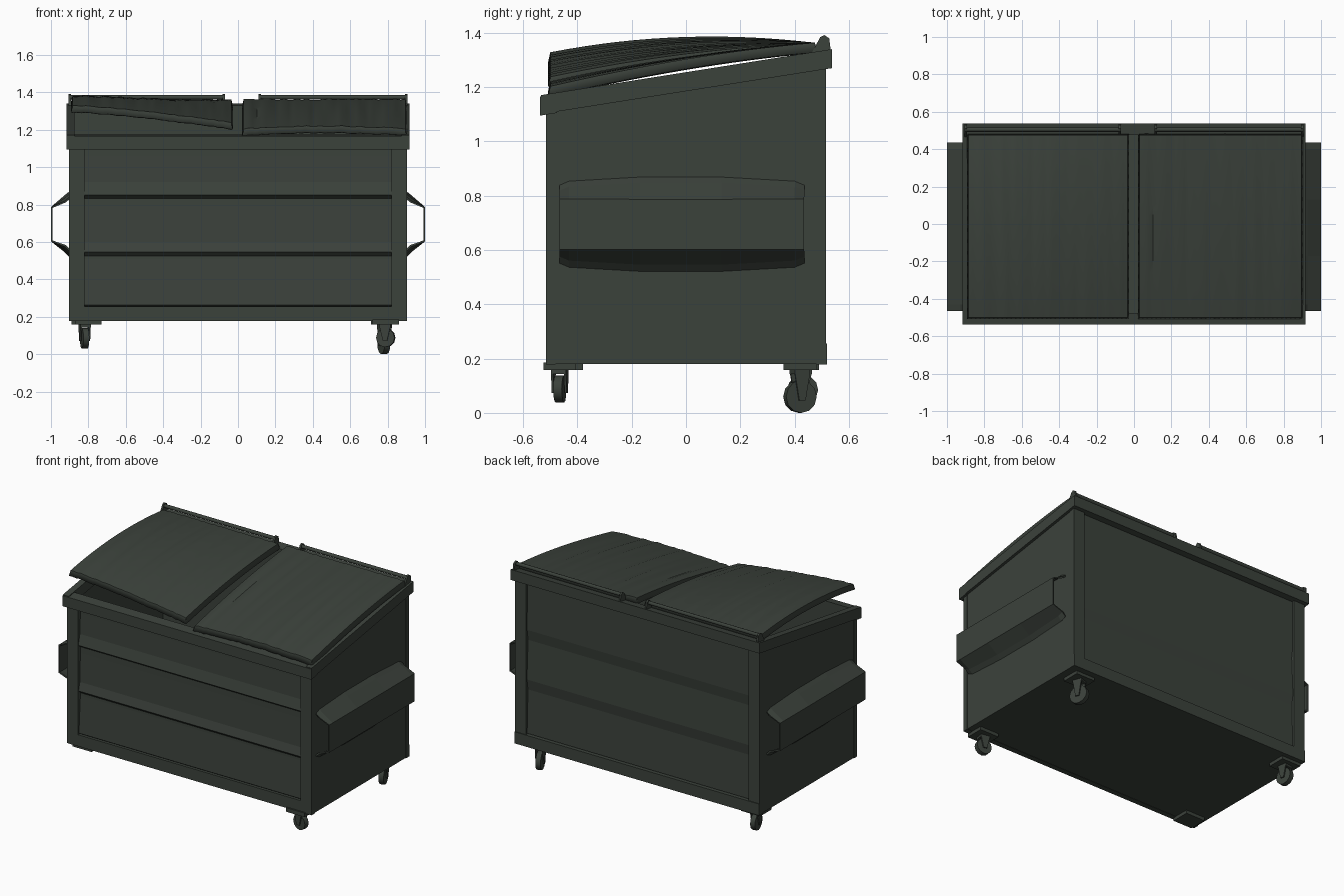
import bpy, bmesh, math, random
from mathutils import Vector, Matrix

if "Cube" in bpy.data.objects:
    bpy.data.objects.remove(bpy.data.objects["Cube"])

random.seed(4)
green = bpy.data.materials.new("dark grey green paint")
green.diffuse_color = (0.044, 0.054, 0.044, 1)
green.use_nodes = True
green.node_tree.nodes["Principled BSDF"].inputs["Base Color"].default_value = green.diffuse_color


def finish(name, bm, smooth=None):
    bmesh.ops.recalc_face_normals(bm, faces=bm.faces)
    me = bpy.data.meshes.new(name)
    bm.to_mesh(me)
    bm.free()
    ob = bpy.data.objects.new(name, me)
    bpy.context.collection.objects.link(ob)
    me.materials.append(green)
    if smooth:
        bpy.ops.object.select_all(action='DESELECT')
        ob.select_set(True)
        bpy.context.view_layer.objects.active = ob
        bpy.ops.object.shade_smooth_by_angle(angle=math.radians(smooth))
    return ob


def add_box(bm, x0, x1, y0, y1, z0, z1, lift=lambda y: 0):
    """Box whose z can follow a slope given by lift(y)."""
    vs = bmesh.ops.create_cube(bm, size=1)['verts']
    for v in vs:
        v.co = Vector((x1 if v.co.x > 0 else x0, y1 if v.co.y > 0 else y0,
                       z1 if v.co.z > 0 else z0))
        v.co.z += lift(v.co.y)
    return vs


def box(name, *a, **k):
    bm = bmesh.new()
    add_box(bm, *a, **k)
    return finish(name, bm)


def prism(name, pts, x0, x1):
    """Closed (y, z) outline extruded along x."""
    bm = bmesh.new()
    f = bm.faces.new([bm.verts.new((x0, y, z)) for y, z in pts])
    r = bmesh.ops.extrude_face_region(bm, geom=[f])
    for v in r['geom']:
        if isinstance(v, bmesh.types.BMVert):
            v.co.x = x1
    return finish(name, bm)


def slope(y):
    return 0.158 * (y + 0.54)


# Open-topped bin shell with sloping top edge
bm = bmesh.new()
vs = add_box(bm, -0.9, 0.9, -0.49, 0.49, 0.18, 1.15)
for v in vs:
    if v.co.z > 1:
        v.co.z += slope(v.co.y)
bmesh.ops.delete(bm, geom=[f for f in bm.faces if f.normal.z > 0.5 or
                           f.calc_center_median().z > 1.1], context='FACES_ONLY')
body = finish("bin_body", bm)
m = body.modifiers.new("thickness", 'SOLIDIFY')
m.thickness = 0.015
m.offset = -1

# Corner posts and bottom rails framing the front and back panels
for s, side in ((-1, "front"), (1, "back")):
    ya, yb = sorted((s * 0.48, s * 0.515))
    top = 1.12 if s < 0 else 1.28
    for x0, x1, lr in ((-0.903, -0.82, "left"), (0.82, 0.903, "right")):
        box(f"{side}_{lr}_post", x0, x1, ya, yb, 0.18, top)
    box(f"{side}_bottom_rail", -0.903, 0.903, ya, yb + (0.005 if s > 0 else 0), 0.178, 0.255)

# Pressed front and back panels with horizontal folds
prism("front_panel", [(-0.48, 1.11), (-0.488, 1.11), (-0.495, 0.92), (-0.512, 0.85), (-0.489, 0.832),
                      (-0.495, 0.6), (-0.51, 0.545), (-0.489, 0.525), (-0.505, 0.262),
                      (-0.489, 0.25), (-0.48, 0.25)], -0.82, 0.82)
prism("back_panel", [(0.48, 1.28), (0.5, 1.28), (0.503, 0.95), (0.493, 0.88), (0.505, 0.62),
                     (0.494, 0.55), (0.503, 0.26), (0.48, 0.26)], -0.82, 0.82)

# Top rim following the slope
for s, lr in ((-1, "left"), (1, "right")):
    x0, x1 = sorted((s * 0.875, s * 0.918))
    box(f"{lr}_rim", x0, x1, -0.535, 0.535, 1.10, 1.17, lift=slope)
box("front_rim", -0.918, 0.918, -0.538, -0.475, 1.095, 1.165, lift=slope)
box("back_rim", -0.918, 0.918, 0.475, 0.538, 1.10, 1.17, lift=slope)

# Fork sleeves: bent open-ended sheets on each side
for s, lr in ((-1, "left"), (1, "right")):
    bm = bmesh.new()
    prof = [(0.9, 0.865), (0.925, 0.845), (0.995, 0.785), (0.995, 0.605), (0.925, 0.55), (0.9, 0.525)]
    # end sections are trimmed back, so the wall edges pull in at the corners
    ys = [(-0.465, 0.03), (-0.43, 0.015), (-0.17, 0), (0.13, 0), (0.40, 0.015), (0.435, 0.03)]
    rows = []
    for y, t in ys:
        rows.append([bm.verts.new((s * x, y, z - t * (1 if z > 0.8 else -1 if z < 0.58 else 0)))
                     for x, z in prof])
    for a, b in zip(rows, rows[1:]):
        for i in range(len(prof) - 1):
            bm.faces.new((a[i], a[i + 1], b[i + 1], b[i]))
    ob = finish(f"{lr}_fork_sleeve", bm)
    m = ob.modifiers.new("thickness", 'SOLIDIFY')
    m.thickness = 0.01
    m.offset = 0


# Warped, ribbed lids with a turned-down lip
def lid(name, x0, x1, height):
    nx, ny = 36, 16
    ribs = [(random.uniform(-1, 1), random.uniform(-1, 1)) for _ in range(nx + 1)]
    bm = bmesh.new()
    grid = []
    for i in range(-1, nx + 2):
        col = []
        for j in range(-1, ny + 2):
            ci, cj = min(max(i, 0), nx), min(max(j, 0), ny)
            u, v = ci / nx, cj / ny
            a, b = ribs[ci]
            z = height(u, v) + 0.006 * (a * (1 - v) + b * v) * math.sin(math.pi * (0.15 + 0.7 * v))
            x, y = x0 + (x1 - x0) * u, -0.50 + 0.975 * v
            if i != ci or j != cj:
                z -= 0.035
                x += (i - ci) * 0.008
                y += (j - cj) * 0.008
            col.append(bm.verts.new((x, y, z)))
        grid.append(col)
    for a, b in zip(grid, grid[1:]):
        for j in range(len(a) - 1):
            bm.faces.new((a[j], b[j], b[j + 1], a[j + 1]))
    ob = finish(name, bm, 35)
    m = ob.modifiers.new("thickness", 'SOLIDIFY')
    m.thickness = 0.012
    m.offset = -1


def left_height(u, v):          # propped up, front inner corner sagging
    front = 1.33 - 0.09 * u ** 1.3
    return front + (1.362 - front) * v + (0.15 - 0.06 * u) * v * (1 - v)


def right_height(u, v):         # resting on the rim
    return 1.205 + 0.157 * v + 0.07 * v * (1 - v) + 0.015 * math.sin(math.pi * u) * (1 - v)


lid("left_lid", -0.885, -0.035, left_height)
lid("right_lid", 0.03, 0.895, right_height)

# Hinge rods along the back with end brackets
for n, x0, x1 in (("left", -0.905, -0.07), ("right", 0.11, 0.905)):
    bm = bmesh.new()
    bmesh.ops.create_cone(bm, cap_ends=True, segments=8, radius1=0.012, radius2=0.012, depth=x1 - x0,
                          matrix=Matrix.Translation(((x0 + x1) / 2, 0.505, 1.373)) @
                          Matrix.Rotation(math.pi / 2, 4, 'Y'))
    finish(f"{n}_hinge_rod", bm, 50)
    for k, x in enumerate((x0, x1 - 0.012)):
        prism(f"{n}_hinge_bracket_{k + 1}",
              [(0.46, 1.32), (0.535, 1.32), (0.528, 1.38), (0.51, 1.392), (0.495, 1.385)], x, x + 0.012)

# Casters: one front wheel is missing, only its mounting plate remains
for x, y, ang, r, label in ((0.79, -0.465, 80, 0.05, "front_right"), (0.78, 0.42, 20, 0.06, "back_right"),
                            (-0.82, 0.43, 10, 0.055, "back_left"), (-0.8, -0.44, None, 0, "front_left")):
    box(f"{label}_caster_plate", x - 0.07, x + 0.07, y - 0.06, y + 0.06, 0.158, 0.185)
    if ang is None:
        continue
    zc = {0.05: 0.088, 0.06: 0.06, 0.055: 0.085}[r]
    place = Matrix.Translation((x, y, 0)) @ Matrix.Rotation(math.radians(ang), 4, 'Z')
    bm = bmesh.new()
    bmesh.ops.create_cone(bm, cap_ends=True, segments=12, radius1=r, radius2=r, depth=0.032,
                          matrix=Matrix.Translation((0, 0, zc)) @ Matrix.Rotation(math.pi / 2, 4, 'Y'))
    bm.transform(place)
    finish(f"{label}_wheel", bm, 40)
    bm = bmesh.new()
    for s in (-1, 1):
        a, b = sorted((s * 0.02, s * 0.028))
        vs = add_box(bm, a, b, -0.03, 0.03, zc - 0.015, 0.15)
        for v in vs:
            if v.co.z < 0.14:
                v.co.y *= 0.4
    add_box(bm, -0.028, 0.028, -0.03, 0.03, 0.143, 0.16)
    bm.transform(place)
    finish(f"{label}_caster_fork", bm)
